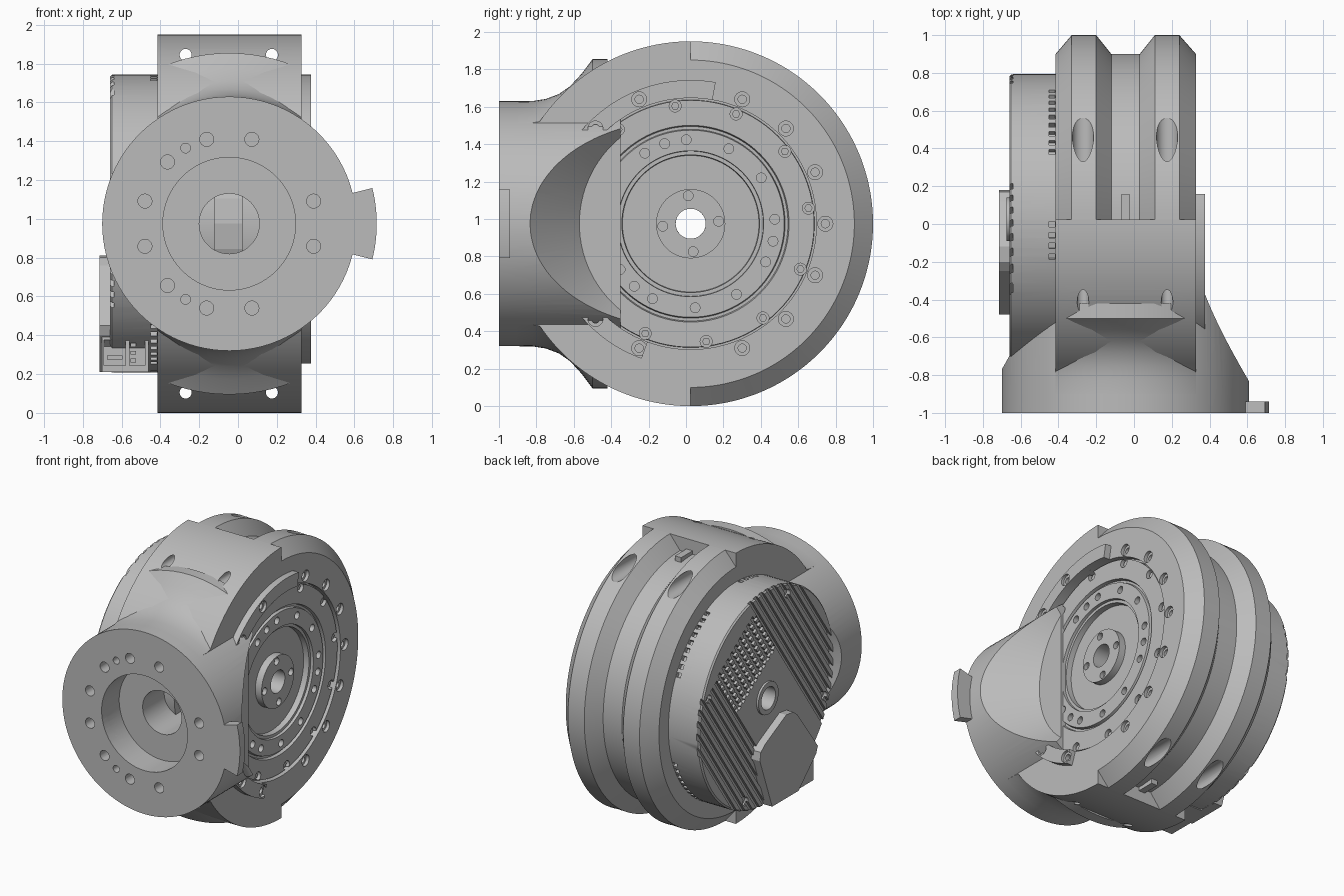
import bpy, bmesh
from math import radians, sin, cos, sqrt, pi
from mathutils import Matrix, Vector

cube = bpy.data.objects.get("Cube")
if cube:
    bpy.data.objects.remove(cube)

CY, CZ, NX = 0.025, 0.975, -0.045   # drum axis (y, z) and neck axis x

metal = bpy.data.materials.new("light_grey_metal")
metal.use_nodes = True
metal.diffuse_color = (0.5, 0.5, 0.5, 1)
metal.node_tree.nodes["Principled BSDF"].inputs["Base Color"].default_value = (0.5, 0.5, 0.5, 1)


def make(name, bm):
    bmesh.ops.recalc_face_normals(bm, faces=bm.faces)
    mesh = bpy.data.meshes.new(name)
    bm.to_mesh(mesh)
    bm.free()
    mesh.materials.append(metal)
    ob = bpy.data.objects.new(name, mesh)
    bpy.context.collection.objects.link(ob)
    return ob


def lathe(name, axis, profile, start=0, end=360, seg=96):
    """Turn a closed (along, radius) profile about the drum or neck axis."""
    bm = bmesh.new()
    full = end - start == 360
    rings = []
    for i in range(seg if full else seg + 1):
        t = radians(start + (end - start) * i / seg)
        ring = []
        for a, r in profile:
            c, z = r * cos(t), CZ + r * sin(t)
            ring.append(bm.verts.new((a, CY + c, z) if axis == "x" else (NX + c, a, z)))
        rings.append(ring)
    n = len(profile)
    for i in range(seg):
        p, q = rings[i], rings[(i + 1) % len(rings)]
        for j in range(n):
            k = (j + 1) % n
            bm.faces.new((p[j], p[k], q[k], q[j]))
    if not full:
        bm.faces.new(rings[0])
        bm.faces.new(rings[-1])
    bmesh.ops.remove_doubles(bm, verts=bm.verts, dist=1e-5)
    return make(name, bm)


def rod(bm, axis, a0, a1, u, v, r, r2=None, seg=24):
    """Cylinder or cone along x at (y, z) = (u, v), or along y at (x, z)."""
    if axis == "x":
        m = Matrix.Translation(((a0 + a1) / 2, u, v)) @ Matrix.Rotation(pi / 2, 4, "Y")
    else:
        m = Matrix.Translation((u, (a0 + a1) / 2, v)) @ Matrix.Rotation(-pi / 2, 4, "X")
    bmesh.ops.create_cone(bm, cap_ends=True, segments=seg, radius1=r,
                          radius2=r if r2 is None else r2, depth=a1 - a0, matrix=m)


def box(bm, center, size, turn=0):
    m = Matrix.Translation(center) @ Matrix.Rotation(radians(turn), 4, "X")
    bmesh.ops.create_cube(bm, size=1, matrix=m @ Matrix.Diagonal((*size, 1)))


def boolean(targets, bm, operation="DIFFERENCE"):
    cutter = make("cutter", bm)
    cutter.hide_render = True
    for ob in targets:
        mod = ob.modifiers.new("cut", "BOOLEAN")
        mod.operation, mod.object, mod.solver = operation, cutter, "EXACT"
        mod.use_self = True
        bpy.context.view_layer.objects.active = ob
        bpy.ops.object.modifier_apply(modifier=mod.name)
    bpy.data.objects.remove(cutter)


def polar(r, deg):
    return CY + r * cos(radians(deg)), CZ + r * sin(radians(deg))


# Drum: plain front half and a grooved back half
drum_front = lathe("drum_front_half", "x", [(-0.415, 0.6), (-0.415, 0.975), (0.328, 0.975),
                   (0.328, 0.672), (0.1, 0.672), (0.1, 0.6)], 90, 270)
drum_back = lathe("drum_grooved_half", "x", [
    (-0.415, 0.6), (-0.415, 0.875), (-0.33, 0.975), (-0.2, 0.975), (-0.12, 0.875), (0.03, 0.875),
    (0.11, 0.975), (0.24, 0.975), (0.328, 0.875), (0.328, 0.672), (0.1, 0.672), (0.1, 0.6)], -90, 90)
rim_plate = lathe("raised_rim_plate", "x", [(0.3, 0.672), (0.375, 0.672), (0.375, 0.768),
                  (0.3, 0.768)], 80, 250)
core = lathe("inner_core", "x", [(-0.2, 0.09), (-0.2, 0.5), (0.1, 0.5), (0.1, 0.09)], seg=24)

# Neck with a flared root
neck = lathe("neck_flange", "y", [(-1, 0), (-1, 0.655), (-0.35, 0.655), (-0.35, 0)])
flare = lathe("neck_flare", "y", [(-0.9, 0.3), (-0.9, 0.655), (-0.82, 0.656), (-0.75, 0.667),
              (-0.68, 0.693), (-0.62, 0.735), (-0.56, 0.8), (-0.5, 0.88), (-0.42, 0.88), (-0.42, 0.3)])
lathe("side_tab", "y", [(-1, 0.62), (-1, 0.76), (-0.94, 0.76), (-0.94, 0.62)], -14, 14, 12)
bm = bmesh.new()
box(bm, (-0.0435, -0.6, CZ), (0.743, 1.4, 2.4))
boolean([flare], bm, "INTERSECT")
bm = bmesh.new()
rod(bm, "x", 0.328, 0.8, CY, CZ, 0.595, 1.037, 96)
rod(bm, "x", -0.8, -0.415, CY, CZ, 0.89, 0.525, 96)
boolean([neck], bm)

# Flange bore and bolt holes
bm = bmesh.new()
rod(bm, "y", -1.1, -0.8, NX, CZ, 0.342, seg=64)
rod(bm, "y", -0.9, -0.2, NX, CZ, 0.155, seg=48)
for deg in (15, 75, 105, 135, 165, 195, 225, 255, 285, 345, 120, 240):
    t = radians(deg)
    rod(bm, "y", -1.1, -0.75, NX + 0.45 * cos(t), CZ + 0.45 * sin(t),
        0.025 if deg in (120, 240) else 0.036)
boolean([neck, flare, drum_front], bm)

# Clamp holes through the drum, counterbored at the back
bm = bmesh.new()
for x in (-0.27, 0.175):
    for z in (0.105, 1.845):
        rod(bm, "y", -0.8, 0.8, x, z, 0.031)
        rod(bm, "y", 0.2, 0.9, x, z, 0.056)
boolean([drum_front, drum_back], bm)

# Rim bolts
bm = bmesh.new()
for k in range(16):
    if k not in (4, 12):
        y, z = polar(0.72, k * 22.5)
        rod(bm, "x", 0.2, 0.5, y, z, 0.022)
        rod(bm, "x", 0.355 if 4 < k < 12 else 0.305, 0.5, y, z, 0.04)
boolean([drum_front, drum_back, rim_plate], bm)

# Output rotor with stepped rings and screw holes
rotor = lathe("output_rotor", "x", [
    (0.02, 0.08), (0.3, 0.08), (0.3, 0.185), (0.25, 0.185), (0.25, 0.365), (0.29, 0.368),
    (0.29, 0.388), (0.31, 0.39), (0.31, 0.5), (0.29, 0.505), (0.29, 0.52), (0.312, 0.526),
    (0.312, 0.66), (0.28, 0.662), (0.28, 0.674), (0.02, 0.674)])
bm = bmesh.new()
for k in range(12):
    y, z = polar(0.635, 7.5 + 30 * k)
    rod(bm, "x", 0.27, 0.4, y, z, 0.032)
    y, z = polar(0.45, 3 + 30 * k)
    rod(bm, "x", 0.25, 0.4, y, z, 0.026)
for deg in (108, -12, -132):
    y, z = polar(0.45, deg)
    rod(bm, "x", 0.25, 0.4, y, z, 0.026)
for k in range(4):
    y, z = polar(0.15, 5 + 90 * k)
    rod(bm, "x", 0.27, 0.4, y, z, 0.026)
boolean([rotor], bm)

# Screw heads seated in the rotor
bm = bmesh.new()
for k in range(12):
    y, z = polar(0.635, 7.5 + 30 * k)
    rod(bm, "x", 0.265, 0.295, y, z, 0.022, seg=6)
make("rotor_screws", bm)

# Motor housing with cooling grooves, pin field and vents
motor = lathe("motor_housing", "x", [(-0.66, 0.08), (-0.66, 0.758), (-0.65, 0.768), (-0.413, 0.768),
              (-0.413, 0.58), (-0.12, 0.58), (-0.12, 0.08)])
SLANT = 55


def groove(bm, s0, s1, t, across=False):
    s = (s0 + s1) / 2
    along, side = (t, s) if across else (s, t)
    offset = Matrix.Rotation(radians(SLANT), 3, "X") @ Vector((0, along, side))
    size = (0.05, 0.028, s1 - s0) if across else (0.05, s1 - s0, 0.028)
    box(bm, Vector((-0.665, CY, CZ)) + offset, size, SLANT)


bm = bmesh.new()
for k in range(-12, 13):
    t = k * 0.057
    reach = sqrt(0.8 ** 2 - t * t)
    if abs(t) > 0.26:
        groove(bm, -reach, reach if t > 0 or t < -0.42 else 0.6, t)
    else:
        groove(bm, 0.2, 0.62, t)
for k in range(7):
    groove(bm, -0.27, 0.27, 0.23 + k * 0.057, True)
for start, count in ((28, 9), (92, 4), (150, 9), (215, 9), (262, 4), (305, 9)):
    for k in range(count):
        deg = start + 4.3 * k
        y, z = polar(0.765, deg)
        box(bm, (-0.434, y, z), (0.034, 0.05, 0.03), deg)
for deg in (20, 110, 200, 290):
    y, z = polar(0.7, deg)
    rod(bm, "x", -0.7, -0.63, y, z, 0.03)
boolean([motor], bm)
lathe("motor_hub", "x", [(-0.675, 0.08), (-0.675, 0.115), (-0.6, 0.115), (-0.6, 0.08)], seg=48)

# Cover plate on the motor face
outline = [(-0.12, 0.81), (-0.2, 0.8), (-0.25, 0.76), (-0.48, 0.45), (-0.46, 0.4), (-0.26, 0.21),
           (0.04, 0.21), (0.18, 0.59), (0.17, 0.65), (0.12, 0.69)]
bm = bmesh.new()
face = bm.faces.new([bm.verts.new((-0.715, y, z)) for y, z in outline])
ext = bmesh.ops.extrude_face_region(bm, geom=[face])
bmesh.ops.translate(bm, vec=(0.07, 0, 0),
                    verts=[v for v in ext["geom"] if isinstance(v, bmesh.types.BMVert)])
cover = make("motor_cover", bm)

# Connector block below the cover
bm = bmesh.new()
box(bm, (-0.58, -0.27, 0.305), (0.24, 0.36, 0.19))
block = make("connector_block", bm)
bm = bmesh.new()
box(bm, (-0.635, -0.45, 0.31), (0.11, 0.1, 0.13))
box(bm, (-0.52, -0.45, 0.31), (0.08, 0.1, 0.13))
boolean([block], bm)
bm = bmesh.new()
for z in (0.27, 0.31, 0.35):
    box(bm, (-0.54, -0.42, z), (0.03, 0.05, 0.02))
box(bm, (-0.635, -0.42, 0.285), (0.08, 0.05, 0.02))
make("connector_pins", bm)

# Key in the drum groove, top and bottom
bm = bmesh.new()
for side in (-1, 1):
    box(bm, (-0.045, 0.09, CZ + side * 0.87), (0.05, 0.13, 0.06))
make("groove_keys", bm)

# Smooth curved faces, keep edges crisp
flat = ("inner_core", "connector_block", "connector_pins", "groove_keys", "motor_cover")
for ob in list(bpy.context.scene.objects):
    if ob.type == "MESH" and ob.name not in flat and metal.name in ob.data.materials:
        bpy.ops.object.select_all(action="DESELECT")
        ob.select_set(True)
        bpy.context.view_layer.objects.active = ob
        bpy.ops.object.shade_smooth_by_angle(angle=radians(30))
